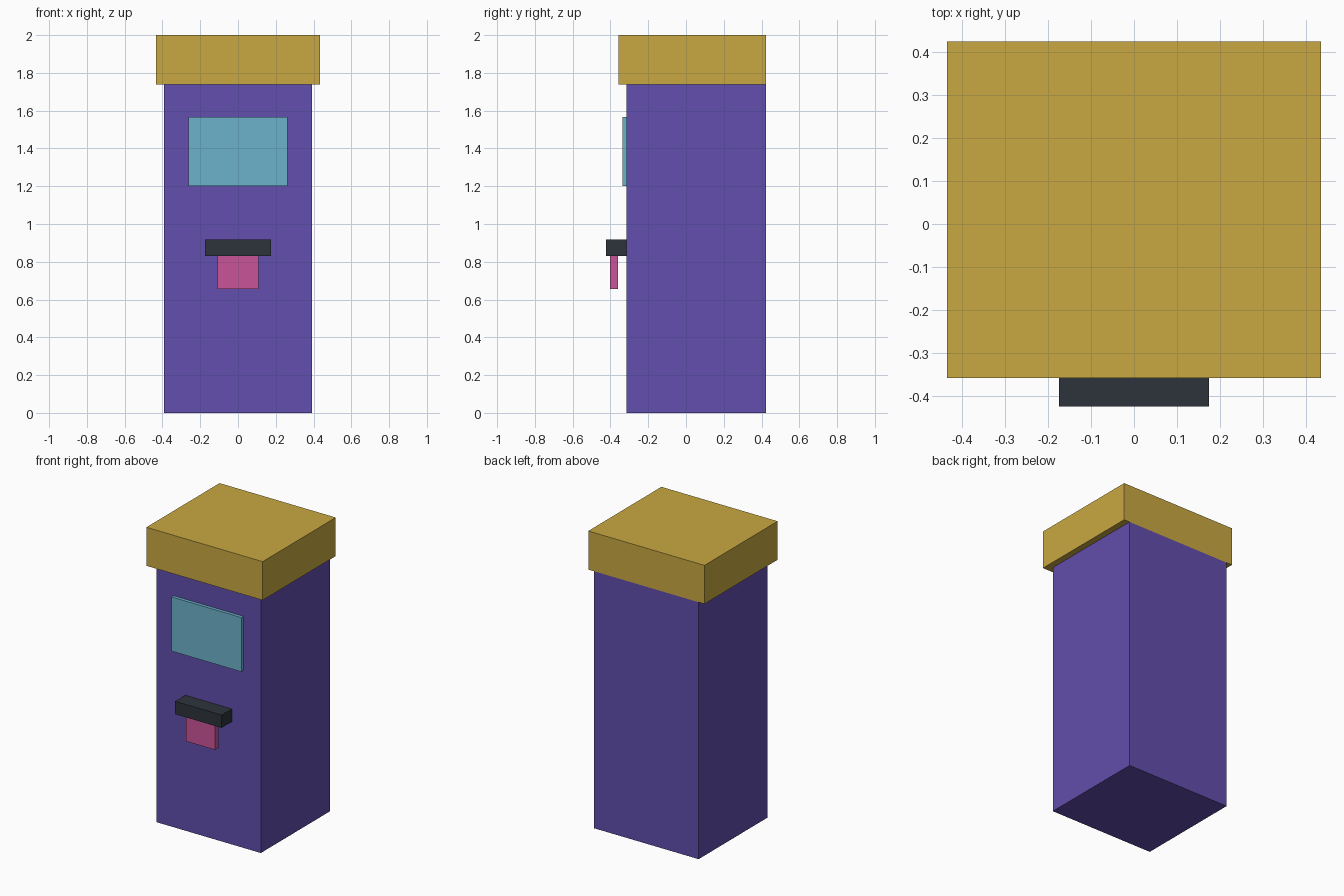
import bpy
import bmesh
from mathutils import Matrix, Vector

cube = bpy.data.objects.get("Cube")
if cube:
    bpy.data.objects.remove(cube, do_unlink=True)


def material(name, hex_code):
    """Flat material from an sRGB hex colour, stored as linear values."""
    srgb = [c / 255 for c in bytes.fromhex(hex_code)]
    linear = [c / 12.92 if c < 0.04 else ((c + 0.055) / 1.055) ** 2.4 for c in srgb]
    mat = bpy.data.materials.new(name)
    mat.use_nodes = True
    mat.diffuse_color = (*linear, 1)
    shader = next(n for n in mat.node_tree.nodes if n.type == "BSDF_PRINCIPLED")
    shader.inputs["Base Color"].default_value = (*linear, 1)
    return mat


def box(name, width, y_range, z_range, mat):
    """Box centred on x, spanning the given depth and height ranges."""
    (y0, y1), (z0, z1) = y_range, z_range
    bm = bmesh.new()
    centre = Matrix.Translation(Vector((0, (y0 + y1) / 2, (z0 + z1) / 2)))
    size = Matrix.Diagonal((width, y1 - y0, z1 - z0, 1))
    bmesh.ops.create_cube(bm, size=1, matrix=centre @ size)
    mesh = bpy.data.meshes.new(name)
    bm.to_mesh(mesh)
    bm.free()
    mesh.materials.append(mat)
    obj = bpy.data.objects.new(name, mesh)
    bpy.context.collection.objects.link(obj)
    return obj


purple = material("purple_paint", "624EAD")
gold = material("gold_paint", "C9A942")
blue = material("light_blue_glass", "6CB2CB")
dark = material("dark_plastic", "2D343B")
pink = material("pink_paper", "C95598")

FRONT, BACK = -0.315, 0.424

# Cabinet and its overhanging cap, flush at the back
box("cabinet", 0.783, (FRONT, BACK), (0, 1.739), purple)
box("cap", 0.87, (FRONT - 0.043, BACK), (1.739, 2), gold)

# Screen panel, dispenser slot and the ticket hanging from it
box("screen", 0.522, (FRONT - 0.022, FRONT), (1.2, 1.567), blue)
box("dispenser_slot", 0.348, (-BACK, FRONT), (0.83, 0.917), dark)
box("ticket", 0.217, (-0.402, -0.361), (0.656, 0.83), pink)
